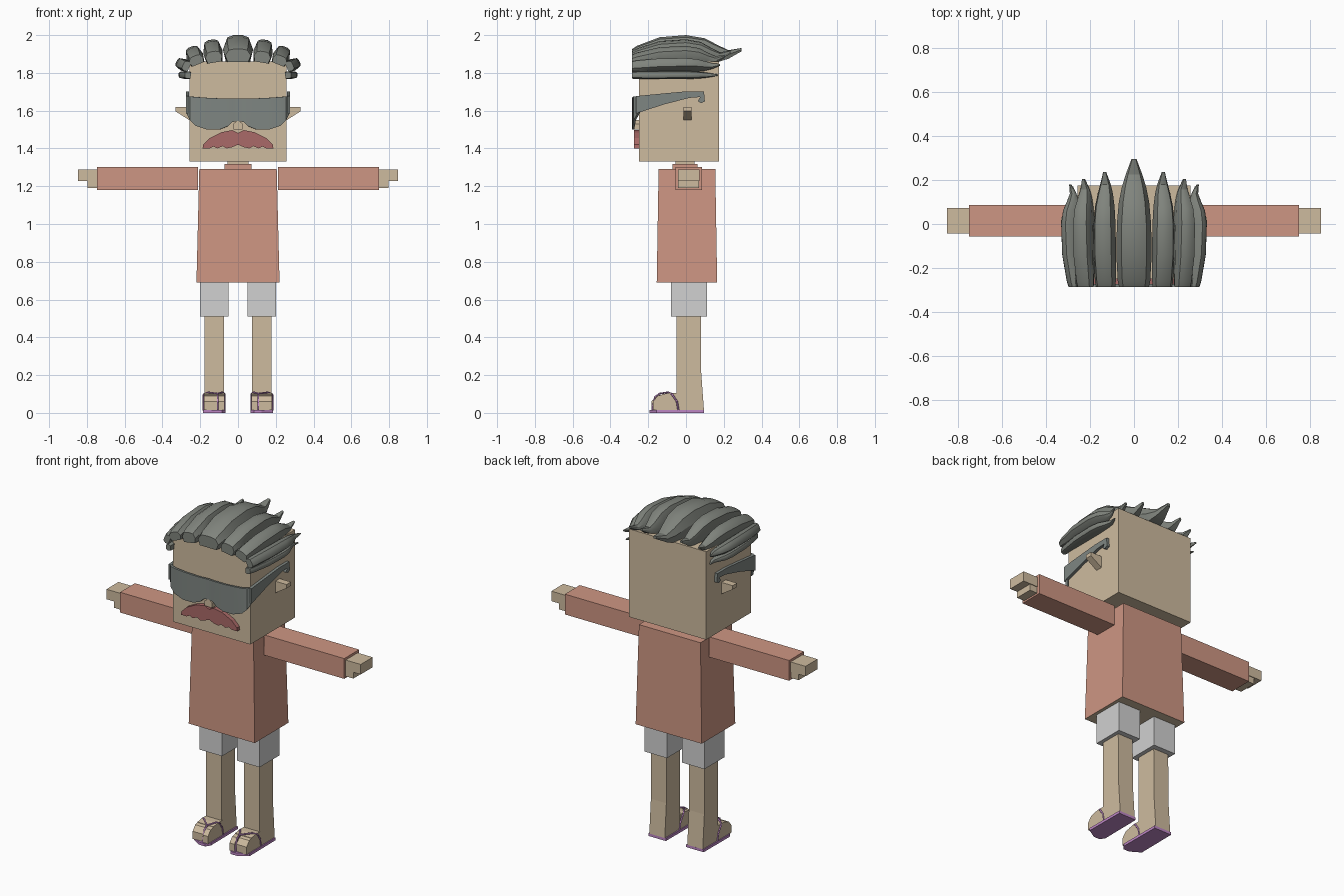
import bpy, bmesh, math
from mathutils import Vector, Matrix

cube = bpy.data.objects.get("Cube")
if cube:
    bpy.data.objects.remove(cube, do_unlink=True)


def material(name, rgb):
    """Flat colour given as 0-255 display values, stored as linear."""
    lin = [((c / 255 + 0.055) / 1.055) ** 2.4 for c in rgb] + [1]
    m = bpy.data.materials.new(name)
    m.use_nodes = True
    m.diffuse_color = lin
    m.node_tree.nodes["Principled BSDF"].inputs["Base Color"].default_value = lin
    return m


SKIN = material("skin", (206, 187, 159))
SHIRT = material("salmon_shirt", (206, 150, 131))
SHORTS = material("light_grey_shorts", (209, 209, 209))
GREY = material("grey_hair", (128, 132, 125))
LENS = material("grey_glasses", (127, 134, 130))
LIP = material("red_brown_moustache", (170, 106, 104))
PURPLE = material("purple_sandal", (190, 135, 197))


def finish(name, bm, mat, mirror=False, smooth=False):
    bmesh.ops.recalc_face_normals(bm, faces=bm.faces)
    mesh = bpy.data.meshes.new(name)
    bm.to_mesh(mesh)
    bm.free()
    mesh.materials.append(mat)
    ob = bpy.data.objects.new(name, mesh)
    bpy.context.collection.objects.link(ob)
    if smooth:
        bpy.ops.object.select_all(action="DESELECT")
        ob.select_set(True)
        bpy.context.view_layer.objects.active = ob
        bpy.ops.object.shade_smooth_by_angle(angle=math.radians(30))
    if mirror:
        ob.modifiers.new("mirror", "MIRROR")
    return ob


def loft(bm, rings):
    """Skin a list of equal closed rings and cap both ends."""
    rows = [[bm.verts.new(p) for p in r] for r in rings]
    n = len(rows[0])
    for a, b in zip(rows, rows[1:]):
        for i in range(n):
            j = (i + 1) % n
            bm.faces.new((a[i], a[j], b[j], b[i]))
    bm.faces.new(rows[0])
    bm.faces.new(rows[-1])


def prism(name, pts, axis, lo, hi, mat, mirror=False):
    """Extrude a 2D outline along an axis (0 = x, 1 = y, 2 = z)."""
    bm = bmesh.new()
    rings = []
    for d in (lo, hi):
        ring = []
        for p in pts:
            q = list(p)
            q.insert(axis, d)
            ring.append(q)
        rings.append(ring)
    loft(bm, rings)
    return finish(name, bm, mat, mirror)


def rect(x0, x1, y0, y1):
    return [(x0, y0), (x1, y0), (x1, y1), (x0, y1)]


def box(name, x, y, z, mat, mirror=False):
    return prism(name, rect(*x, *y), 2, *z, mat, mirror)


# Head, neck and nose
box("head", (-.257, .257), (-.25, .175), (1.33, 1.86), SKIN)
box("neck", (-.055, .055), (-.055, .045), (1.25, 1.34), SKIN)
box("collar", (-.072, .072), (-.072, .06), (1.27, 1.318), SHIRT)
prism("nose", [(-.025, 1.5), (.025, 1.5), (.025, 1.53), (0, 1.55), (-.025, 1.53)],
      1, -.282, -.24, SKIN)

# Ears: wedges that taper outward
bm = bmesh.new()
loft(bm, [[(x, -.012, z), (x, .03, z), (x, .03, 1.62), (x, -.012, 1.62)]
          for x, z in ((.25, 1.545), (.332, 1.597))])
finish("ears", bm, SKIN, True)

# Moustache
half = [(.03, 1.497), (.09, 1.485), (.15, 1.455), (.185, 1.42), (.187, 1.4),
        (.15, 1.4), (.13, 1.41), (.11, 1.4), (.08, 1.412), (.06, 1.4), (.03, 1.407)]
outline = [(0, 1.482)] + half + [(0, 1.42)] + [(-x, z) for x, z in reversed(half)]
prism("moustache", outline, 1, -.275, -.245, LIP)

# Glasses: wraparound lens and hooked temple arms
bm = bmesh.new()
columns = [(0, 1.665, 1.545, -.282), (.03, 1.665, 1.54, -.284), (.055, 1.665, 1.517, -.285),
           (.1, 1.665, 1.5, -.285), (.165, 1.668, 1.5, -.285), (.225, 1.672, 1.52, -.283),
           (.255, 1.675, 1.55, -.277), (.275, 1.677, 1.59, -.255)]
columns = [(-x, t, b, y) for x, t, b, y in reversed(columns[1:])] + columns
loft(bm, [[(x, y, t), (x, y, b), (x * .97, y + .012, b), (x * .97, y + .012, t)]
          for x, t, b, y in columns])
finish("glasses_lens", bm, LENS, smooth=True)
prism("glasses_arms", [(-.265, 1.677), (-.1, 1.693), (0, 1.702), (.095, 1.702), (.1, 1.65),
                       (.08, 1.64), (.063, 1.65), (.075, 1.672), (.02, 1.668), (-.11, 1.635),
                       (-.25, 1.59), (-.265, 1.585)], 0, .259, .276, LENS, True)

# Hair: faceted strands swept from front to back
STATIONS = [(-.285, .85, 0, .48), (-.26, .92, 0, .6), (-.14, 1, 0, .92), (0, .97, 0, 1),
            (.1, .86, 0, .88), (.17, .68, 0, .62), (.225, .47, .12, .44), (.295, .14, .4, .52)]
SECTION = [(-.8, 0), (-1, .5), (-.72, .92), (-.3, 1), (.3, 1), (.72, .92), (1, .5), (.8, 0)]


def strand(name, x, z, tilt, width, height, tip, mirror=True):
    rings = []
    turn = Matrix.Rotation(math.radians(tilt), 3, "Y")
    for y, w, low, top in STATIONS:
        y = y * tip / .295 if y > 0 else y
        rings.append([turn @ Vector((u * w * width, y, height * (low + v * (top - low))))
                      + Vector((x, 0, z)) for u, v in SECTION])
    bm = bmesh.new()
    loft(bm, rings)
    finish(name, bm, GREY, mirror, True)


strand("hair_centre", 0, 1.858, 0, .08, .142, .295, False)
strand("hair_inner", .124, 1.855, 9, .052, .122, .235)
strand("hair_outer", .212, 1.845, 22, .046, .1, .205)
strand("hair_side_upper", .258, 1.828, 65, .033, .075, .18)
strand("hair_side_lower", .25, 1.787, 87, .022, .065, .17)

# Shirt body with a skin underside, sleeves and hands
bm = bmesh.new()
loft(bm, [[(x, y, z) for x, y in rect(-w, w, f, b)]
          for w, f, b, z in ((.22, -.155, .165, .69), (.205, -.145, .155, 1.29))])
shirt = finish("shirt", bm, SHIRT)
shirt.data.materials.append(SKIN)
for f in shirt.data.polygons:
    f.material_index = 1 if f.normal.z < -.9 else 0
box("sleeves", (.212, .747), (-.056, .086), (1.18, 1.302), SHIRT, True)
box("hands", (.74, .847), (-.042, .072), (1.228, 1.288), SKIN, True)
box("thumbs", (.74, .798), (-.042, .068), (1.19, 1.23), SKIN, True)

# Shorts and legs
box("shorts", (.05, .2), (-.08, .11), (.51, .7), SHORTS, True)
prism("legs", [(-.05, .014), (-.05, .55), (.078, .55), (.08, .22), (.095, .014)],
      0, .075, .178, SKIN, True)

# Feet: instep block and two toe blocks
prism("feet", [(-.13, .014), (-.13, .098), (-.09, .105), (-.045, .105), (-.045, .014)],
      0, .072, .18, SKIN, True)
for name, x0, x1, front in (("big_toes", .072, .104, -.183), ("small_toes", .112, .18, -.175)):
    prism(name, [(front, .014), (front, .06), (front + .025, .09), (-.12, .098), (-.12, .014)],
          0, x0, x1, SKIN, True)

# Sandals: soles and thong straps
prism("sandal_soles", [(.068, .095), (.066, -.165), (.085, -.192), (.125, -.192), (.186, -.155),
                       (.184, .095)], 2, 0, .016, PURPLE, True)
for side, s in (("left", 1), ("right", -1)):
    curve = bpy.data.curves.new(side + "_sandal_strap", "CURVE")
    curve.dimensions = "3D"
    curve.bevel_depth = .005
    curve.bevel_resolution = 0
    curve.materials.append(PURPLE)
    for edge in (.07, .182):
        path = [(edge, -.04, .014), (edge, -.048, .06), (edge, -.075, .1),
                (edge * .7 + .108 * .3, -.095, .109), (.108, -.14, .102),
                (.108, -.165, .085), (.108, -.18, .014)]
        spline = curve.splines.new("POLY")
        spline.points.add(len(path) - 1)
        for point, (x, y, z) in zip(spline.points, path):
            point.co = (x * s, y, z, 1)
    bpy.context.collection.objects.link(bpy.data.objects.new(curve.name, curve))
